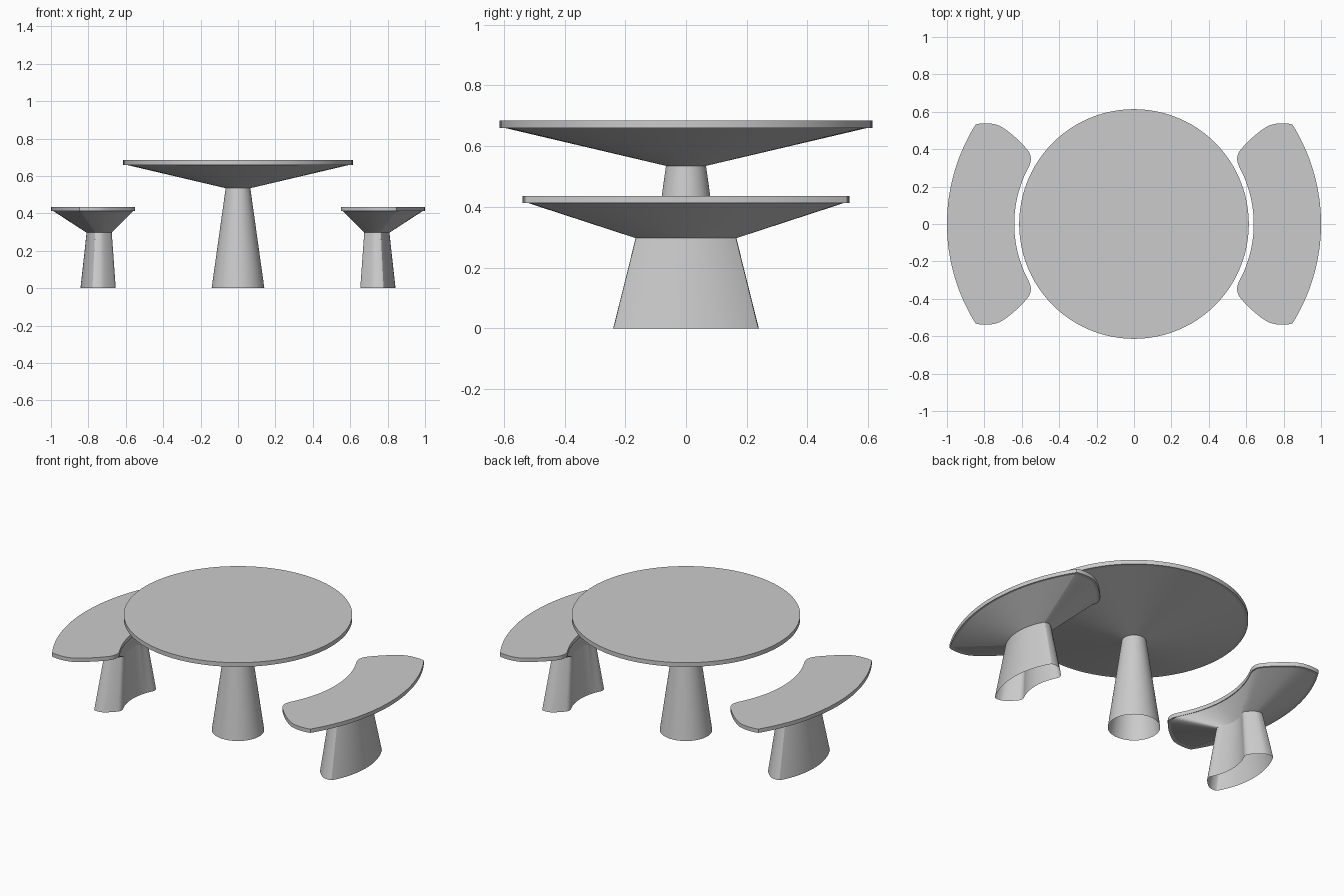
import bpy, bmesh, math
from mathutils import Vector
from mathutils.geometry import interpolate_bezier

if "Cube" in bpy.data.objects:
    bpy.data.objects.remove(bpy.data.objects["Cube"])


def loft(name, rings):
    """Skin matching point rings, cap the last one, leave the foot open."""
    bm = bmesh.new()
    loops = [[bm.verts.new(p) for p in ring] for ring in rings]
    n = len(loops[0])
    for a, b in zip(loops, loops[1:]):
        for i in range(n):
            j = (i + 1) % n
            bm.faces.new((a[i], a[j], b[j], b[i]))
    bm.faces.new(loops[-1])
    mesh = bpy.data.meshes.new(name)
    bm.to_mesh(mesh)
    bm.free()
    ob = bpy.data.objects.new(name, mesh)
    bpy.context.collection.objects.link(ob)
    bpy.ops.object.select_all(action='DESELECT')
    ob.select_set(True)
    bpy.context.view_layer.objects.active = ob
    bpy.ops.object.shade_smooth_by_angle(angle=math.radians(12))
    return ob


def arc(r, a0, a1, n):
    return [Vector((r * math.cos(a0 + (a1 - a0) * i / n),
                    r * math.sin(a0 + (a1 - a0) * i / n), 0)) for i in range(n + 1)]


# Round pedestal table: (radius, height) profile
SEG = 96
profile = [(0.141, 0), (0.066, 0.535), (0.597, 0.66), (0.614, 0.66), (0.614, 0.685)]
loft("round_table", [[p + Vector((0, 0, z)) for p in arc(r, 0, math.tau, SEG)[:-1]]
                     for r, z in profile])

# Curved bench outline: outer arc, rounded end, inner arc, concentric with table
outer_a = math.atan2(0.53, 0.848)
inner_a = math.atan2(0.305, 0.563)
end = []
for knots in (
    ((0.848, 0.53), (0.835, 0.54), (0.76, 0.545), (0.717, 0.524)),
    ((0.717, 0.524), (0.665, 0.495), (0.62, 0.452), (0.583, 0.412)),
    ((0.583, 0.412), (0.548, 0.376), (0.543, 0.345), (0.563, 0.305)),
):
    end += interpolate_bezier(*[Vector((x, y, 0)) for x, y in knots], 9)[1:]
outline = arc(1.0, -outer_a, outer_a, 40) + end
outline += arc(0.64, inner_a, -inner_a, 24)[1:]
outline += [Vector((p.x, -p.y, 0)) for p in reversed(end[:-1])]

# Bench levels: scale x, scale y, height
levels = [(0.42, 0.445, 0), (0.30, 0.308, 0.297), (0.95, 0.962, 0.412),
          (1, 1, 0.412), (1, 1, 0.435)]
CX = 0.728


def bench(name, turn):
    rings = [[((CX + (p.x - CX) * sx) * turn, p.y * sy * turn, z) for p in outline]
             for sx, sy, z in levels]
    loft(name, rings)


bench("right_bench", 1)
bench("left_bench", -1)
